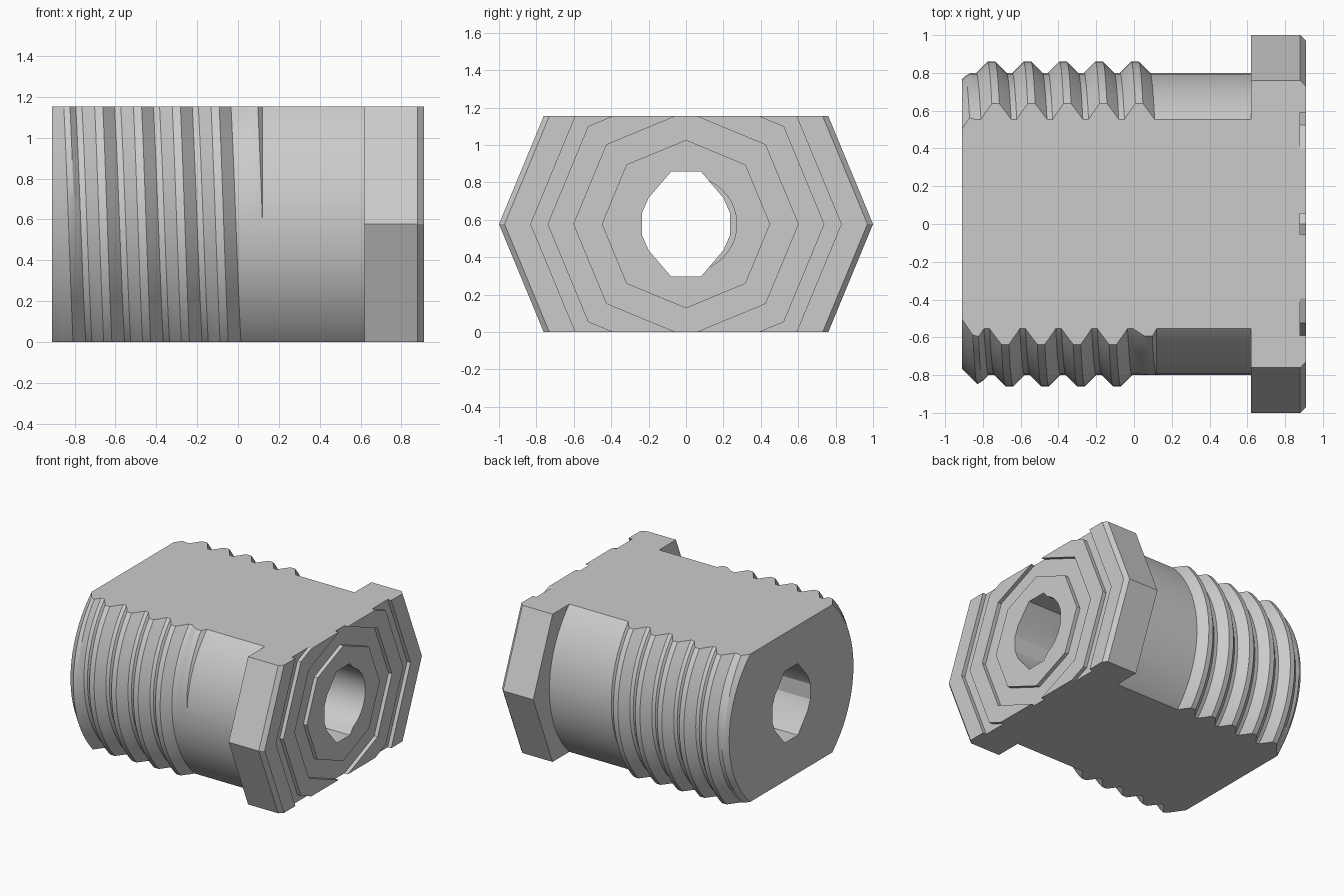
import bpy, bmesh, math
from mathutils import Matrix

AXIS_Z, FLAT = 0.577, 0.577
PITCH, CREST = 0.19, -0.755
TIP_X, THREAD_END, HEAD_BACK, HEAD_FRONT = -0.91, 0.12, 0.62, 0.91
ROOT_R, CREST_R, TIP_R = 0.80, 0.86, 0.767
SEG = 96

old = bpy.data.objects.get("Cube")
if old:
    bpy.data.objects.remove(old, do_unlink=True)

steel = bpy.data.materials.new("grey_steel")
steel.use_nodes = True
steel.diffuse_color = (0.6, 0.6, 0.6, 1)
bsdf = next(n for n in steel.node_tree.nodes if n.type == 'BSDF_PRINCIPLED')
bsdf.inputs["Base Color"].default_value = (0.6, 0.6, 0.6, 1)


def finish(bm, name):
    """Turn a bmesh into a named object with outward normals."""
    bmesh.ops.recalc_face_normals(bm, faces=bm.faces)
    mesh = bpy.data.meshes.new(name)
    bm.to_mesh(mesh)
    bm.free()
    mesh.materials.append(steel)
    obj = bpy.data.objects.new(name, mesh)
    bpy.context.collection.objects.link(obj)
    return obj


def skin(bm, rings):
    """Bridge closed rings of points and cap both ends."""
    loops = [[bm.verts.new(p) for p in ring] for ring in rings]
    n = len(loops[0])
    for a, b in zip(loops, loops[1:]):
        for i in range(n):
            j = (i + 1) % n
            bm.faces.new((a[i], a[j], b[j], b[i]))
    bm.faces.new(loops[0])
    bm.faces.new(loops[-1])


def circle(x, r, n, cy=0):
    return [(x, cy + r * math.cos(math.tau * i / n),
             AXIS_Z + r * math.sin(math.tau * i / n)) for i in range(n)]


def prism(name, ring_at):
    bm = bmesh.new()
    skin(bm, [ring_at(-1.1), ring_at(1.1)])
    return finish(bm, name)


# Threaded shaft: a helical grid, clamped to the ends of the thread
def thread_point(turn, d, theta):
    lead = PITCH * theta / math.tau
    centre = CREST + turn * PITCH + lead
    x = centre + d
    if x <= TIP_X:
        x, r = TIP_X, TIP_R
    elif x >= THREAD_END:
        x, r = THREAD_END, ROOT_R
    else:
        fade = max(0, min(1, (0.1 - centre) / 0.05))
        rise = max(0, min(1, (0.08 - abs(d)) / 0.06))
        r = ROOT_R + (CREST_R - ROOT_R) * rise * fade
        r = min(r, TIP_R + x - TIP_X)
    return x, r * math.cos(theta), AXIS_Z + r * math.sin(theta)


bm = bmesh.new()
columns = [(t, d) for t in range(-3, 8)
           for d in (-0.08, -0.05, -0.02, 0, 0.02, 0.05, 0.08)]
cache = {}


def vert(column, i):
    p = thread_point(*column, math.tau * i / SEG)
    key = tuple(round(c, 4) for c in p)
    if key not in cache:
        cache[key] = bm.verts.new(p)
    return cache[key]


for a, b in zip(columns, columns[1:]):
    for i in range(SEG):
        quad = (vert(a, i), vert(a, i + 1), vert(b, i + 1), vert(b, i))
        corners = list(dict.fromkeys(quad))
        if len(corners) > 2 and not bm.faces.get(corners):
            bm.faces.new(corners)
bmesh.ops.delete(bm, geom=[v for v in bm.verts if not v.link_faces], context='VERTS')

# Plain shank up to the head
rim = [e for e in bm.edges if e.is_boundary and e.verts[0].co.x > 0]
grown = bmesh.ops.extrude_edge_only(bm, edges=rim)["geom"]
for v in grown:
    if isinstance(v, bmesh.types.BMVert):
        v.co.x = HEAD_BACK
bmesh.ops.holes_fill(bm, edges=[e for e in bm.edges if e.is_boundary], sides=0)
shaft = finish(bm, "threaded_shaft")

# Octagonal head with a chamfer and two shallow ring grooves
floor = HEAD_FRONT - 0.03
profile = [(HEAD_BACK, 1), (floor, 1), (HEAD_FRONT, 0.97)]
for outer, inner in ((0.83, 0.74), (0.60, 0.45)):
    profile += [(HEAD_FRONT, outer), (floor, outer), (floor, inner), (HEAD_FRONT, inner)]
bm = bmesh.new()
skin(bm, [circle(x, r, 8) for x, r in profile])
head = finish(bm, "octagonal_head")

# Cutters: slab for the flats, faceted hole, round bore
bm = bmesh.new()
bmesh.ops.create_cube(bm, size=1, matrix=Matrix.Translation((0, 0, AXIS_Z))
                      @ Matrix.Diagonal((4, 4, 2 * FLAT, 1)))
slab = finish(bm, "flat_slab_cutter")

quarter = [(0.235, 0.06), (0.2, 0.14), (0.08, 0.28)]
half = quarter + [(-y, z) for y, z in reversed(quarter)]
outline = half + [(-y, -z) for y, z in half]
hole = prism("faceted_hole_cutter", lambda x: [(x, y, AXIS_Z + z) for y, z in outline])
bore = prism("round_bore_cutter", lambda x: circle(-0.85 if x < 0 else x, 0.253, 64, 0.018))

for part in (shaft, head):
    for cutter, operation in ((slab, 'INTERSECT'), (hole, 'DIFFERENCE'), (bore, 'DIFFERENCE')):
        mod = part.modifiers.new(cutter.name, 'BOOLEAN')
        mod.object, mod.operation, mod.solver = cutter, operation, 'EXACT'
    bpy.ops.object.select_all(action='DESELECT')
    part.select_set(True)
    bpy.context.view_layer.objects.active = part
    for mod in list(part.modifiers):
        bpy.ops.object.modifier_apply(modifier=mod.name)
    bpy.ops.object.shade_smooth_by_angle(angle=math.radians(20))
for cutter in (slab, hole, bore):
    bpy.data.objects.remove(cutter, do_unlink=True)
